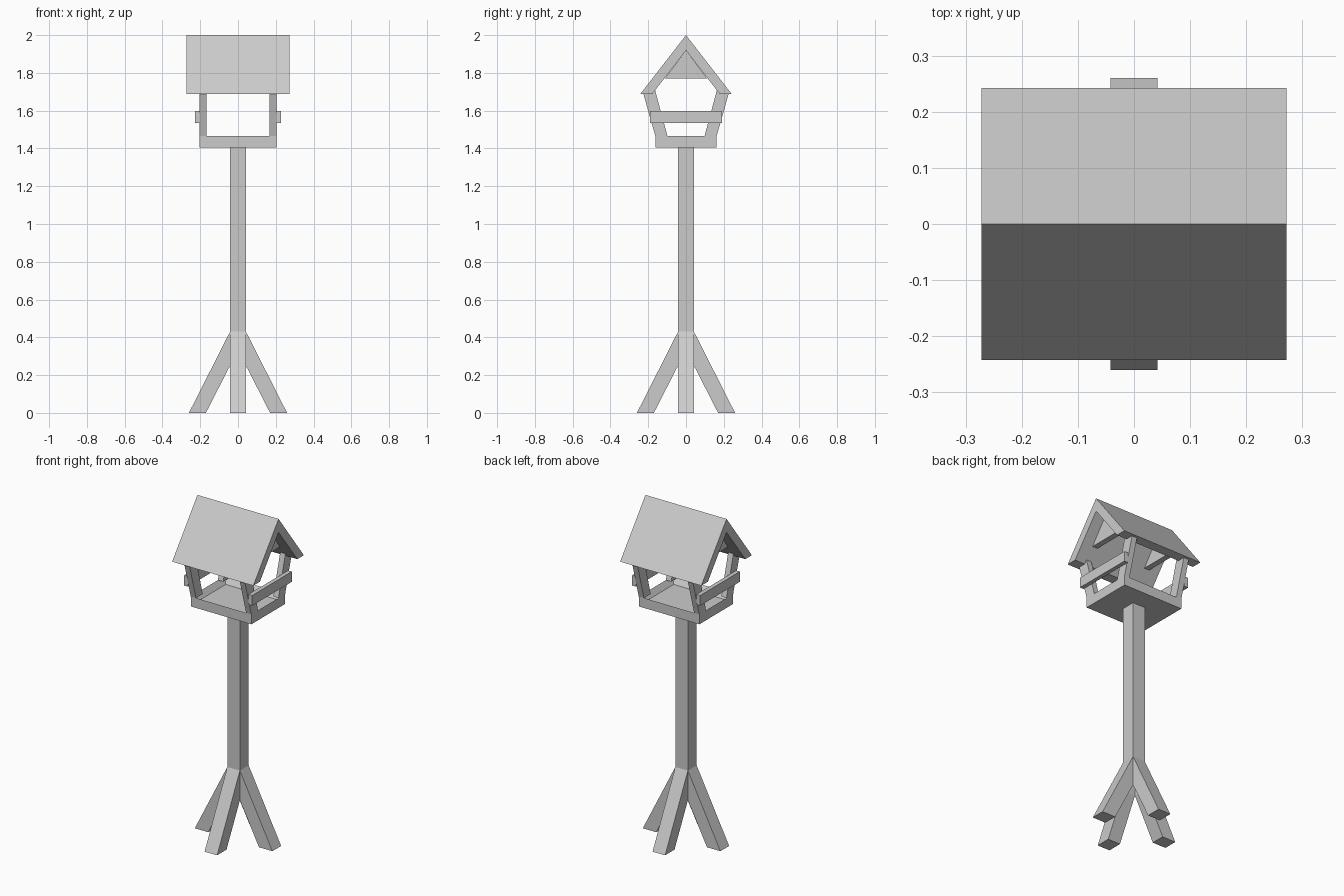
import bpy, bmesh
from mathutils import Vector

if "Cube" in bpy.data.objects:
    bpy.data.objects.remove(bpy.data.objects["Cube"])


def prism(name, profile, a, b, axis='X'):
    """Extrude a 2D profile between a and b. X: profile is (y, z); Y: profile is (x, z)."""
    bm = bmesh.new()
    place = (lambda p, d: (d, p[0], p[1])) if axis == 'X' else (lambda p, d: (p[0], d, p[1]))
    face = bm.faces.new([bm.verts.new(place(p, a)) for p in profile])
    ext = bmesh.ops.extrude_face_region(bm, geom=[face])
    verts = [g for g in ext['geom'] if isinstance(g, bmesh.types.BMVert)]
    move = Vector((b - a, 0, 0)) if axis == 'X' else Vector((0, b - a, 0))
    bmesh.ops.translate(bm, verts=verts, vec=move)
    bmesh.ops.recalc_face_normals(bm, faces=bm.faces[:])
    mesh = bpy.data.meshes.new(name)
    bm.to_mesh(mesh)
    bm.free()
    ob = bpy.data.objects.new(name, mesh)
    bpy.context.collection.objects.link(ob)
    return ob


def box(name, x0, x1, y0, y1, z0, z1):
    return prism(name, [(y0, z0), (y1, z0), (y1, z1), (y0, z1)], x0, x1)


def mirror(ob, x=True, y=False):
    m = ob.modifiers.new("Mirror", 'MIRROR')
    m.use_axis = (x, y, False)
    m.use_mirror_merge = False
    return ob


W = 0.042  # half thickness of pole and legs

# Pole and four splayed legs
box("pole", -W, W, -W, W, 0.33, 1.41)
leg = [(0.17, 0), (0.26, 0), (W, 0.43), (W, 0.25)]
mirror(prism("side_legs", leg, -W, W, 'Y'))
mirror(prism("front_back_legs", leg, -W, W, 'X'), x=False, y=True)

# Feeding tray: recessed floor with a raised rim
tray = box("tray", -0.203, 0.203, -0.162, 0.162, 1.405, 1.465)
bm = bmesh.new()
bm.from_mesh(tray.data)
bm.normal_update()
top = max(bm.faces, key=lambda f: f.normal.z)
bmesh.ops.inset_region(bm, faces=[top], thickness=0.034)
bmesh.ops.translate(bm, verts=top.verts[:], vec=(0, 0, -0.035))
bm.to_mesh(tray.data)
bm.free()

# Leaning corner posts
post = [(0.098, 1.465), (0.162, 1.465), (0.226, 1.69), (0.178, 1.69), (0.164, 1.71)]
mirror(prism("corner_posts", post, 0.168, 0.203), y=True)

# Perch rails on both ends
mirror(box("perch_rails", 0.203, 0.228, -0.19, 0.19, 1.535, 1.597))

# Gable panels under the ridge
mirror(prism("gable_panels", [(-0.112, 1.77), (0.112, 1.77), (0, 1.919)], 0.168, 0.203))

# Pitched roof
roof = [(-0.242, 1.688), (0, 2.0), (0.242, 1.688), (0.179, 1.688), (0, 1.919), (-0.179, 1.688)]
prism("roof", roof, -0.272, 0.272)
